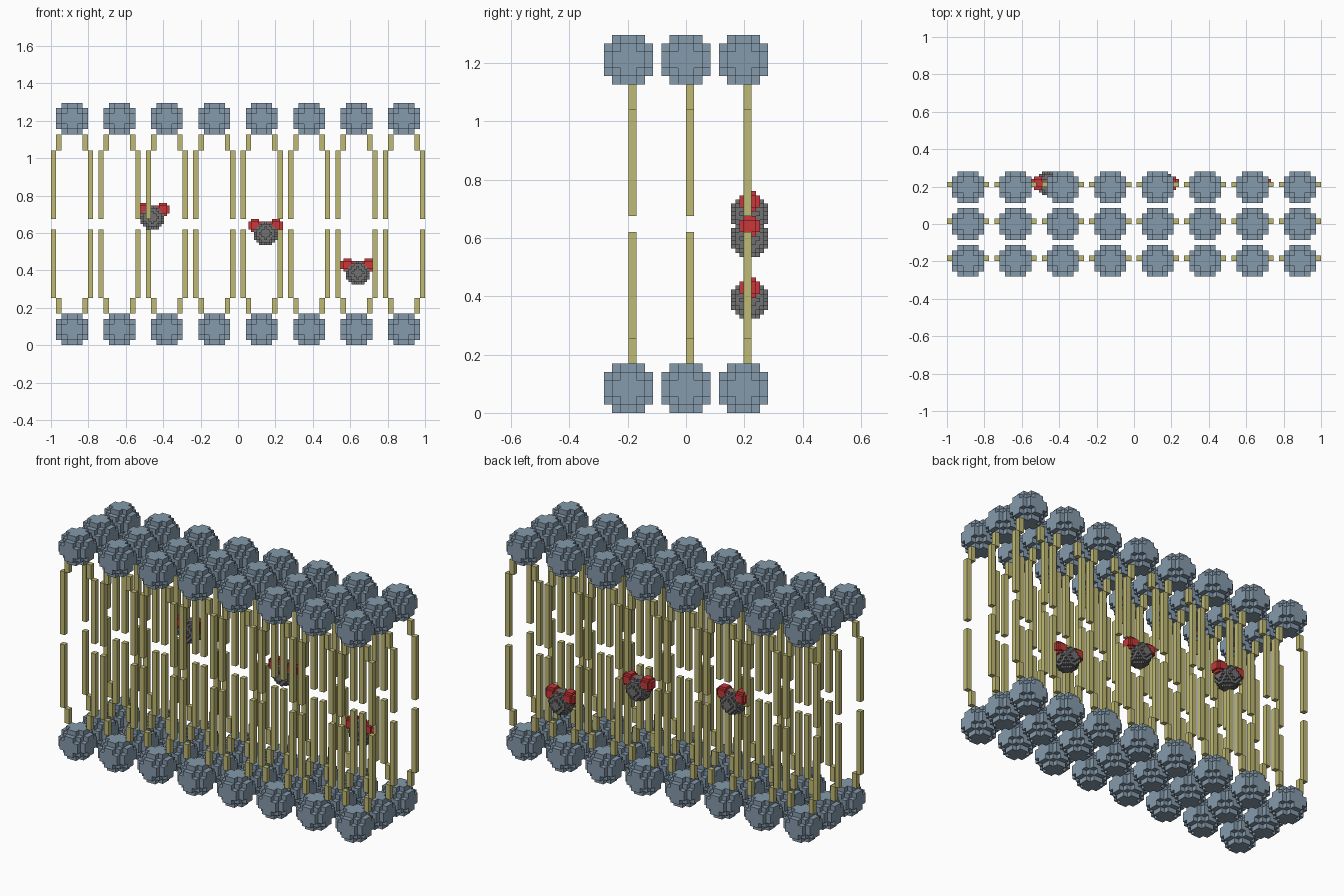
import bpy, bmesh, math
from itertools import product
from mathutils import Vector, Matrix

cube = bpy.data.objects.get("Cube")
if cube:
    bpy.data.objects.remove(cube, do_unlink=True)

V = 2 / 71      # large voxel
H = V / 2       # small voxel


def material(name, rgb):
    m = bpy.data.materials.new(name)
    m.use_nodes = True
    m.diffuse_color = (*rgb, 1)
    bsdf = m.node_tree.nodes["Principled BSDF"]
    bsdf.inputs["Base Color"].default_value = (*rgb, 1)
    bsdf.inputs["Roughness"].default_value = 0.8
    return m


BLUE = material("slate blue", (0.235, 0.323, 0.407))
YELLOW = material("straw yellow", (0.53, 0.49, 0.175))
RED = material("red", (0.58, 0.038, 0.042))
GREY = material("dark grey", (0.165, 0.165, 0.165))


def ball_cells(n, centre=(0, 0, 0)):
    """Cell centres of a voxel ball that is n cells wide."""
    steps = [i - (n - 1) / 2 for i in range(n)]
    return {tuple(p[k] + centre[k] for k in range(3))
            for p in product(steps, repeat=3)
            if sum(c * c for c in p) <= n * n / 4}


def finish(bm, name, mat):
    mesh = bpy.data.meshes.new(name)
    bm.to_mesh(mesh)
    bm.free()
    mesh.materials.append(mat)
    return mesh


def voxel_mesh(name, cells, size, mat):
    """Skin of a set of cells: one quad for each exposed cell side."""
    bm = bmesh.new()
    verts = {}

    def vert(p):
        if p not in verts:
            verts[p] = bm.verts.new(Vector(p) * size)
        return verts[p]

    for cell in sorted(cells):
        for axis, side in product(range(3), (-1, 1)):
            neighbour = list(cell)
            neighbour[axis] += side
            if tuple(neighbour) in cells:
                continue
            b, c = (axis + 1) % 3, (axis + 2) % 3
            corners = []
            for db, dc in ((-.5, -.5), (.5, -.5), (.5, .5), (-.5, .5))[::side]:
                p = list(cell)
                p[axis] += side / 2
                p[b] += db
                p[c] += dc
                corners.append(vert(tuple(p)))
            bm.faces.new(corners)
    return finish(bm, name, mat)


def box_mesh(name, boxes, mat):
    """Boxes given as (low corner, high corner) in large voxels."""
    bm = bmesh.new()
    for lo, hi in boxes:
        lo, hi = Vector(lo) * V, Vector(hi) * V
        bmesh.ops.create_cube(bm, size=1, matrix=Matrix.Translation((lo + hi) / 2)
                              @ Matrix.Diagonal((*(hi - lo), 1)))
    return finish(bm, name, mat)


def place(name, mesh, location, flipped=False):
    ob = bpy.data.objects.new(name, mesh)
    ob.location = location
    if flipped:
        ob.rotation_euler.y = math.pi
    bpy.context.scene.collection.objects.link(ob)
    return ob


# Lipid parts: a ball head and a pair of stepped tails above it
head = voxel_mesh("lipid_head", ball_cells(6), V, BLUE)
tails = box_mesh("lipid_tails", [
    ((-3, 0, 3), (-2, 1, 6)), ((2, 0, 3), (3, 1, 6)),
    ((-4, 0, 6), (-3, 1, 19)), ((3, 0, 6), (4, 1, 19))], YELLOW)

# Two facing layers of 8 by 3 lipids
for layer, z in (("lower", 3), ("upper", 43)):
    for col, row in product(range(8), range(3)):
        spot = Vector((9 * col - 31.5, 7 * row - 7, z)) * V
        place(f"{layer}_head_{col + 1}_{row + 1}", head, spot)
        place(f"{layer}_tails_{col + 1}_{row + 1}", tails, spot, layer == "upper")

# Small grey balls with two red side lobes, lodged in the back row
body_cells = ball_cells(9)
body = voxel_mesh("ball_body", body_cells, H, GREY)
lobes = {side: voxel_mesh(f"{side}_lobe", ball_cells(5, (x, 0, 3)) - body_cells, H, RED)
         for side, x in (("right", -4), ("left", 4))}
for i, (x, z) in enumerate(((-32.5, 48.5), (10.5, 42.5), (45.5, 27.5)), 1):
    spot = Vector((x, 15.5, z)) * H
    place(f"ball_body_{i}", body, spot)
    for side, mesh in lobes.items():
        place(f"{side}_lobe_{i}", mesh, spot)
